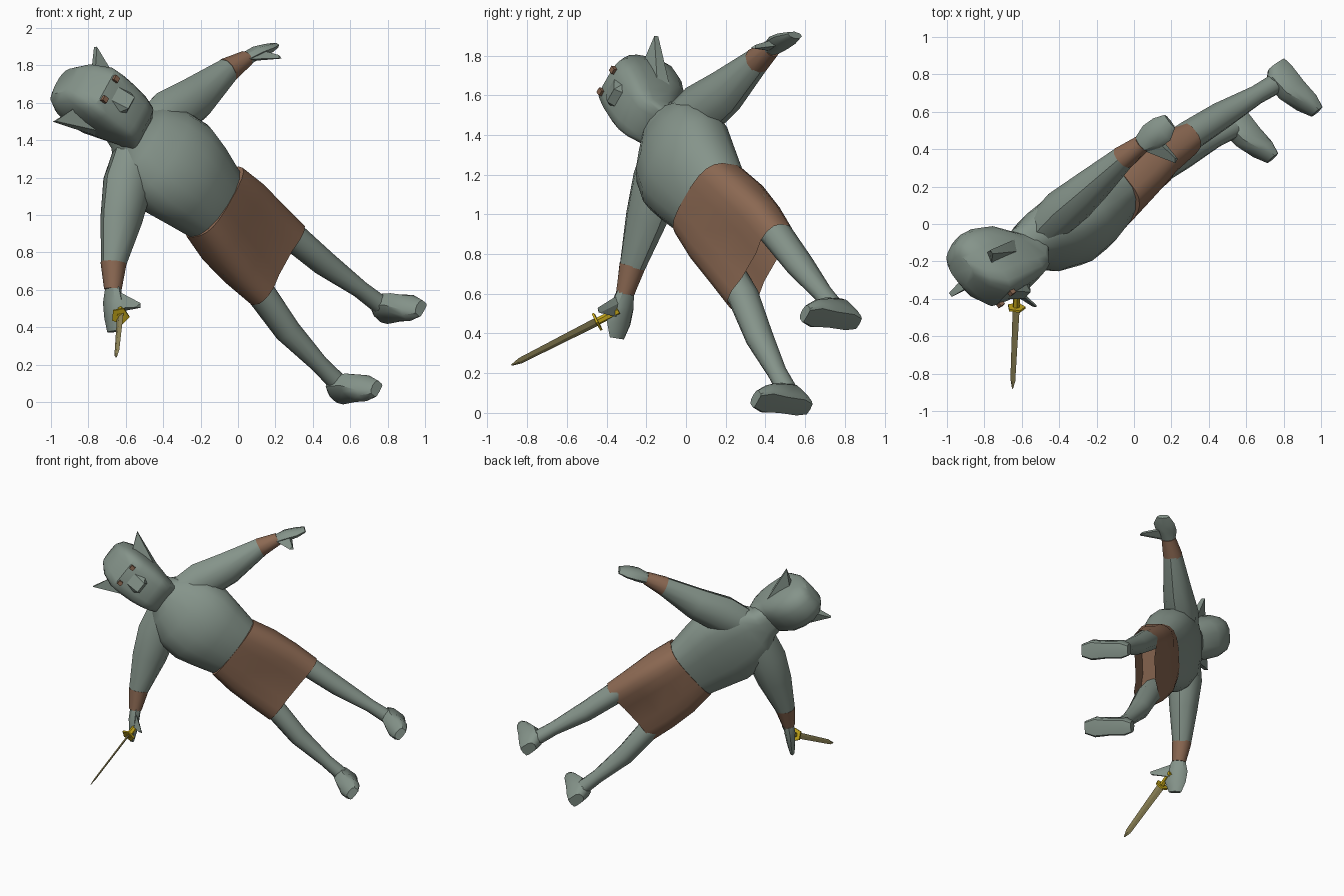
import bpy, bmesh, math
from mathutils import Vector, Matrix

cube = bpy.data.objects.get("Cube")
if cube:
    bpy.data.objects.remove(cube, do_unlink=True)


def material(name, rgb):
    m = bpy.data.materials.new(name)
    m.use_nodes = True
    color = (*rgb, 1)
    m.diffuse_color = color
    m.node_tree.nodes["Principled BSDF"].inputs["Base Color"].default_value = color
    return m


SKIN = material("grey green skin", (0.235, 0.295, 0.255))
CLOTH = material("brown cloth", (0.26, 0.14, 0.085))
GOLD = material("gold", (0.55, 0.38, 0.01))
BLADE = material("olive metal", (0.3, 0.255, 0.105))

# Tilted pose: the figure is modelled upright, facing -y, then leaned over
left = Vector((0.43, 0.45, 0.78)).normalized()
up = Vector((-0.67, -0.42, 0.61))
up = (up - left * up.dot(left)).normalized()
back = up.cross(left)
POSE = Matrix((left, back, up)).transposed().to_4x4()
POSE.translation = left * 0.833


def finish(name, bm, mat, matrix=POSE, angle=40):
    bmesh.ops.recalc_face_normals(bm, faces=bm.faces)
    bm.transform(matrix)
    mesh = bpy.data.meshes.new(name)
    bm.to_mesh(mesh)
    bm.free()
    mesh.materials.append(mat)
    obj = bpy.data.objects.new(name, mesh)
    bpy.context.collection.objects.link(obj)
    bpy.ops.object.select_all(action='DESELECT')
    obj.select_set(True)
    bpy.context.view_layer.objects.active = obj
    bpy.ops.object.shade_smooth_by_angle(angle=math.radians(angle))


def loft(name, rings, mat, angle=40):
    bm = bmesh.new()
    loops = [[bm.verts.new(p) for p in ring] for ring in rings]
    n = len(loops[0])
    for a, b in zip(loops, loops[1:]):
        for i in range(n):
            j = (i + 1) % n
            bm.faces.new((a[i], a[j], b[j], b[i]))
    bm.faces.new(loops[0])
    bm.faces.new(loops[-1])
    finish(name, bm, mat, angle=angle)


def hull(name, points, mat, matrix=POSE, angle=20):
    bm = bmesh.new()
    for p in points:
        bm.verts.new(p)
    bmesh.ops.convex_hull(bm, input=bm.verts)
    finish(name, bm, mat, matrix, angle)


def power(v, p):
    return math.copysign(abs(v) ** (2 / p), v)


def section(half, front, rear, p_front=2, p_rear=2, n=16):
    """Closed outline with its own squareness at the front and the rear."""
    mid, depth = (front + rear) / 2, (rear - front) / 2
    out = []
    for i in range(n):
        t = 2 * math.pi * (i + 0.5) / n
        p = p_front if math.sin(t) < 0 else p_rear
        out.append((half * power(math.cos(t), p), mid + depth * power(math.sin(t), p)))
    return out


def stack(levels, **kw):
    return [[(x, y, z) for x, y in section(h, f, r, **kw)] for z, h, f, r in levels]


def tube(name, side, path, mat, n=10):
    """Tapered limb: each station is x, y, z, thickness, depth."""
    pts = [Vector(s[:3]) for s in path]
    rings = []
    for i, (c, s) in enumerate(zip(pts, path)):
        d = (pts[min(i + 1, len(pts) - 1)] - pts[max(i - 1, 0)]).normalized()
        dy = Vector((0, 1, 0))
        dx = d.cross(dy).normalized()
        ring = []
        for k in range(n):
            t = 2 * math.pi * k / n
            p = c + dx * s[3] * math.cos(t) + dy * s[4] * math.sin(t)
            ring.append((p.x * side, p.y, p.z))
        rings.append(ring)
    loft(name, rings, mat)


# Torso with round belly and neck: height, half width, front, rear
loft("torso", stack([
    (0.69, 0.235, -0.115, 0.185), (0.85, 0.272, -0.16, 0.205), (0.98, 0.3, -0.172, 0.22),
    (1.13, 0.285, -0.135, 0.225), (1.25, 0.22, -0.065, 0.215), (1.33, 0.13, -0.02, 0.19),
    (1.46, 0.09, 0.0, 0.18)], p_rear=3), SKIN)

# Boxy head with flat face and rounded back
loft("head", stack([
    (1.275, 0.115, 0.0, 0.1), (1.35, 0.125, -0.095, 0.14), (1.42, 0.14, -0.112, 0.2),
    (1.5, 0.152, -0.112, 0.275), (1.59, 0.155, -0.108, 0.31), (1.67, 0.15, -0.095, 0.315),
    (1.74, 0.125, -0.01, 0.285), (1.775, 0.085, 0.08, 0.23)], p_front=4.5, p_rear=2.8), SKIN)

# Nose wedge
hull("nose", [(s * x, y, z) for s in (1, -1) for x, y, z in
              ((0.045, -0.1, 1.615), (0.072, -0.1, 1.535), (0.04, -0.15, 1.52),
               (0.045, -0.1, 1.49))], SKIN)

# Kilt that folds in between the thighs and closes underneath
levels = [(0.69, 0.238, -0.118, 0.19), (0.52, 0.265, -0.095, 0.215),
          (0.33, 0.275, -0.05, 0.205), (0.15, 0.275, -0.025, 0.18), (0.36, 0.24, -0.02, 0.15)]
rings = []
for i, (z, h, f, r) in enumerate(levels):
    fold, mid = 0.17 * min(i, 3), (f + r) / 2
    rings.append([(x, mid + (y - mid) * (1 - fold * max(0, 1 - abs(x) / (0.7 * h))), z)
                  for x, y in section(h, f, r, p_front=3, p_rear=3, n=20)])
loft("kilt", rings, CLOTH, angle=30)

for side, word, spread, drop, reach in ((1, "left", -0.015, 0.04, 0.025),
                                        (-1, "right", 0.035, 0, 0)):
    # Arm, cuff, hand and thumb
    tube(word + "_arm", side, [
        (0.06, 0.09, 1.23 - drop / 3, 0.12, 0.11), (0.24, 0.1, 1.17 - drop / 2, 0.14, 0.12),
        (0.43, 0.1, 1.1 - drop, 0.12, 0.098),
        (0.67 + reach, 0.1, 1.01 - drop, 0.068, 0.065)], SKIN)
    tube(word + "_cuff", side, [
        (0.66 + reach, 0.1, 1.014 - drop, 0.071, 0.068),
        (0.79 + reach, 0.09, 0.945 - drop * 0.8, 0.045, 0.05)], CLOTH)
    tube(word + "_hand", side, [
        (0.77 + reach, 0.09, 0.955 - drop * 0.8, 0.038, 0.045),
        (0.85 + reach, 0.085, 0.91 - drop * 0.7, 0.038, 0.075),
        (0.92 + reach / 2, 0.08, 0.865 - drop * 0.6, 0.03, 0.075),
        (0.985, 0.085, 0.825 - drop / 2, 0.018, 0.045)], SKIN, 8)
    hull(word + "_thumb", [(side * x, y, z - drop / 2) for x, y, z in (
        (0.8, 0.05, 0.94), (0.82, 0.05, 0.9), (0.89, 0.04, 0.9), (0.88, 0.04, 0.86),
        (0.845, -0.1, 0.86), (0.86, -0.09, 0.84), (0.87, -0.08, 0.86))], SKIN)

    # Leg and foot
    tube(word + "_leg", side, [
        (0.185, 0.08, 0.4, 0.085, 0.085), (0.195, 0.085, 0.15, 0.076, 0.085),
        (0.22 + spread, 0.085, -0.1, 0.068, 0.076), (0.245 + spread, 0.075, -0.36, 0.047, 0.052),
        (0.255 + spread, 0.07, -0.5, 0.05, 0.055)], SKIN)
    foot = []
    for y, half, top in ((0.165, 0.04, -0.52), (0.11, 0.062, -0.46), (0.0, 0.062, -0.475),
                         (-0.1, 0.072, -0.53), (-0.17, 0.045, -0.57)):
        foot.append([(side * (0.265 + spread + x), y - 0.01, z)
                     for x, z in section(half, -0.625, top, p_front=5, p_rear=2.5, n=10)])
    loft(word + "_foot", foot, SKIN)

    # Pointed ear and eye
    hull(word + "_ear", [(side * x, y, z) for x, y, z in (
        (0.13, 0.05, 1.47), (0.14, 0.12, 1.46), (0.14, 0.08, 1.69), (0.14, 0.14, 1.67),
        (0.255, 0.1, 1.735), (0.255, 0.125, 1.735))], SKIN)
    bm = bmesh.new()
    bmesh.ops.create_cube(bm, size=0.03)
    bmesh.ops.translate(bm, verts=bm.verts, vec=(side * 0.07, -0.1, 1.648))
    finish(word + "_eye", bm, CLOTH)

# Sword held in the right hand, built along its own z axis
tip, pommel = Vector((-0.65, -0.88, 0.24)), Vector((-0.625, -0.34, 0.515))
axis = (tip - pommel).normalized()
wide = Vector((0.6, -0.6, 0.5))
wide = (wide - axis * wide.dot(axis)).normalized()
SWORD = Matrix((wide, axis.cross(wide), axis)).transposed().to_4x4()
SWORD.translation = pommel
length = (tip - pommel).length


def rod(name, sides, radius, start, end, mat):
    bm = bmesh.new()
    bmesh.ops.create_cone(bm, cap_ends=True, segments=sides, radius1=radius, radius2=radius,
                          depth=end - start)
    bmesh.ops.translate(bm, verts=bm.verts, vec=(0, 0, (start + end) / 2))
    finish(name, bm, mat, SWORD)


rod("sword_grip", 6, 0.019, 0, 0.13, GOLD)
rod("sword_guard", 5, 0.05, 0.115, 0.127, GOLD)
blade = []
for z, w, t in ((0.12, 0.028, 0.007), (length - 0.05, 0.02, 0.006), (length, 0.004, 0.002)):
    blade += [(w, 0, z), (-w, 0, z), (0, t, z), (0, -t, z)]
hull("sword_blade", blade, BLADE, SWORD)
